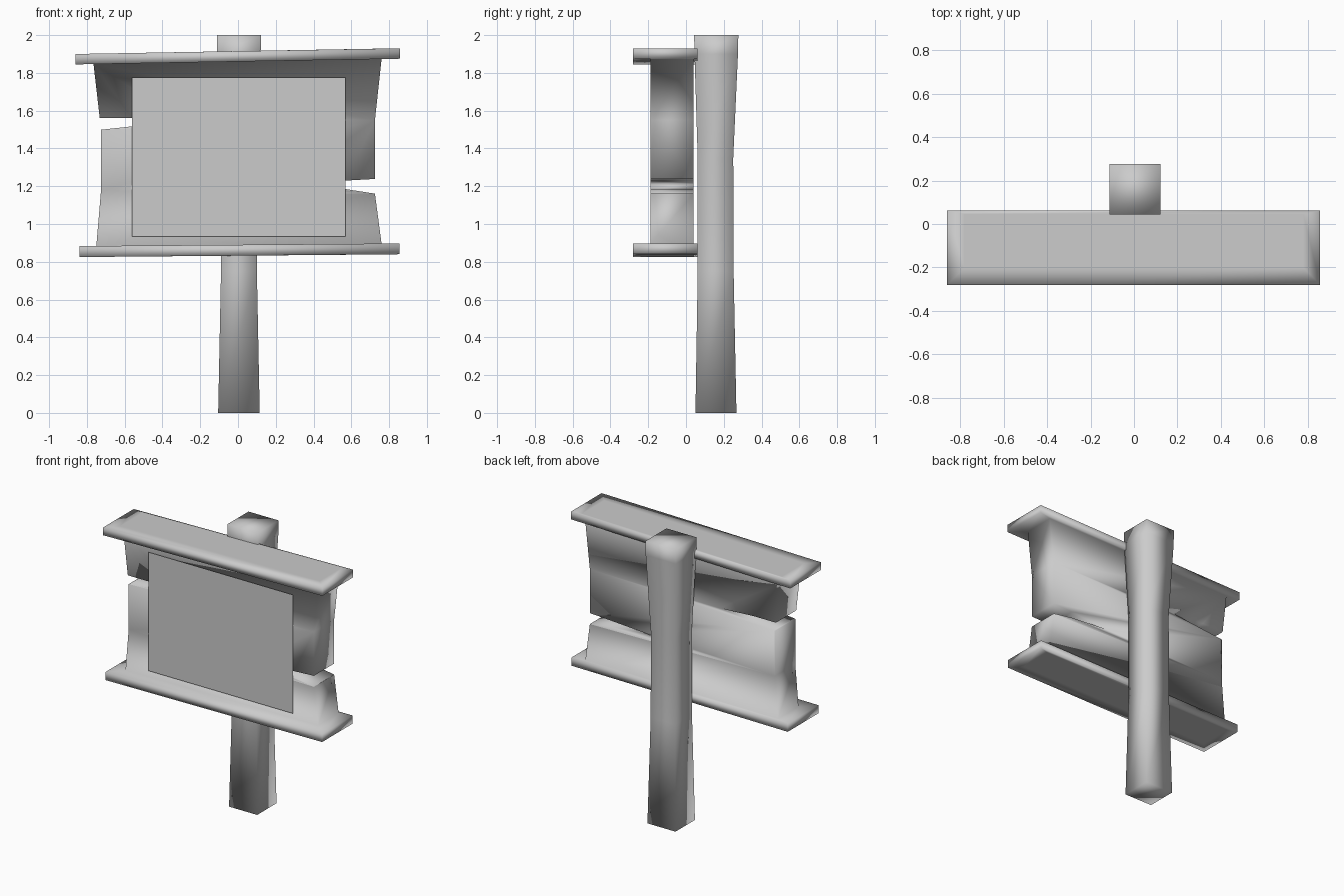
import bpy, bmesh

if "Cube" in bpy.data.objects:
    bpy.data.objects.remove(bpy.data.objects["Cube"])


def finish(name, bm, smooth=True):
    bmesh.ops.recalc_face_normals(bm, faces=bm.faces)
    me = bpy.data.meshes.new(name)
    bm.to_mesh(me)
    bm.free()
    for p in me.polygons:
        p.use_smooth = smooth
    ob = bpy.data.objects.new(name, me)
    bpy.context.collection.objects.link(ob)
    return ob


def loft(name, rings):
    """Four-sided sections (x0, z at x0, x1, z at x1, y0, y1) joined bottom to top."""
    bm = bmesh.new()
    loops = []
    for x0, z0, x1, z1, y0, y1 in rings:
        pts = [(x0, y0, z0), (x1, y0, z1), (x1, y1, z1), (x0, y1, z0)]
        loops.append([bm.verts.new(p) for p in pts])
    for a, b in zip(loops, loops[1:]):
        for i in range(4):
            j = (i + 1) % 4
            bm.faces.new((a[i], a[j], b[j], b[i]))
    bm.faces.new(loops[0])
    bm.faces.new(loops[-1])
    return finish(name, bm)


def cut_crack(target, outline):
    """Cut an xz outline through the full depth of the target."""
    bm = bmesh.new()
    face = bm.faces.new([bm.verts.new((x, -0.4, z)) for x, z in outline])
    new = bmesh.ops.extrude_face_region(bm, geom=[face])["geom"]
    bmesh.ops.translate(bm, vec=(0, 0.8, 0),
                        verts=[v for v in new if isinstance(v, bmesh.types.BMVert)])
    cutter = finish("crack_cutter", bm)
    cutter.hide_render = True
    mod = target.modifiers.new("crack", "BOOLEAN")
    mod.operation = "DIFFERENCE"
    mod.solver = "EXACT"
    mod.object = cutter
    bpy.context.view_layer.objects.active = target
    bpy.ops.object.modifier_apply(modifier=mod.name)
    bpy.data.objects.remove(cutter)


# Post, slightly waisted
loft("post", [
    (-0.105, 0, 0.115, 0, 0.05, 0.267),
    (-0.09, 0.75, 0.10, 0.75, 0.062, 0.252),
    (-0.09, 1.35, 0.10, 1.35, 0.062, 0.250),
    (-0.112, 1.9, 0.123, 1.9, 0.045, 0.275),
    (-0.112, 2.0, 0.123, 2.0, 0.043, 0.277),
])

# Sign board with overhanging bottom and top rails
board = loft("sign_board", [
    (-0.77, 0.826, 0.78, 0.839, -0.20, 0.04),
    (-0.84, 0.825, 0.855, 0.84, -0.28, 0.062),
    (-0.84, 0.883, 0.855, 0.897, -0.28, 0.062),
    (-0.75, 0.884, 0.76, 0.896, -0.187, 0.04),
    (-0.725, 1.18, 0.725, 1.16, -0.187, 0.04),
    (-0.725, 1.50, 0.725, 1.55, -0.187, 0.04),
    (-0.765, 1.847, 0.76, 1.873, -0.187, 0.04),
    (-0.86, 1.845, 0.857, 1.875, -0.28, 0.062),
    (-0.86, 1.90, 0.857, 1.93, -0.28, 0.062),
    (-0.78, 1.901, 0.78, 1.929, -0.20, 0.045),
])

# Cracks running in from both sides
cut_crack(board, [(-0.9, 1.56), (-0.56, 1.56), (-0.29, 1.545), (-0.56, 1.517), (-0.9, 1.48)])
cut_crack(board, [(0.9, 1.248), (0.57, 1.23), (0.25, 1.21), (0.57, 1.185), (0.9, 1.133)])
for p in board.data.polygons:
    p.use_smooth = True

# Flat notice panel on the front
bm = bmesh.new()
corners = [(-0.56, 0.935), (0.57, 0.935), (0.57, 1.775), (-0.56, 1.775)]
bm.faces.new([bm.verts.new((x, -0.2, z)) for x, z in corners])
finish("notice_panel", bm, smooth=False)
